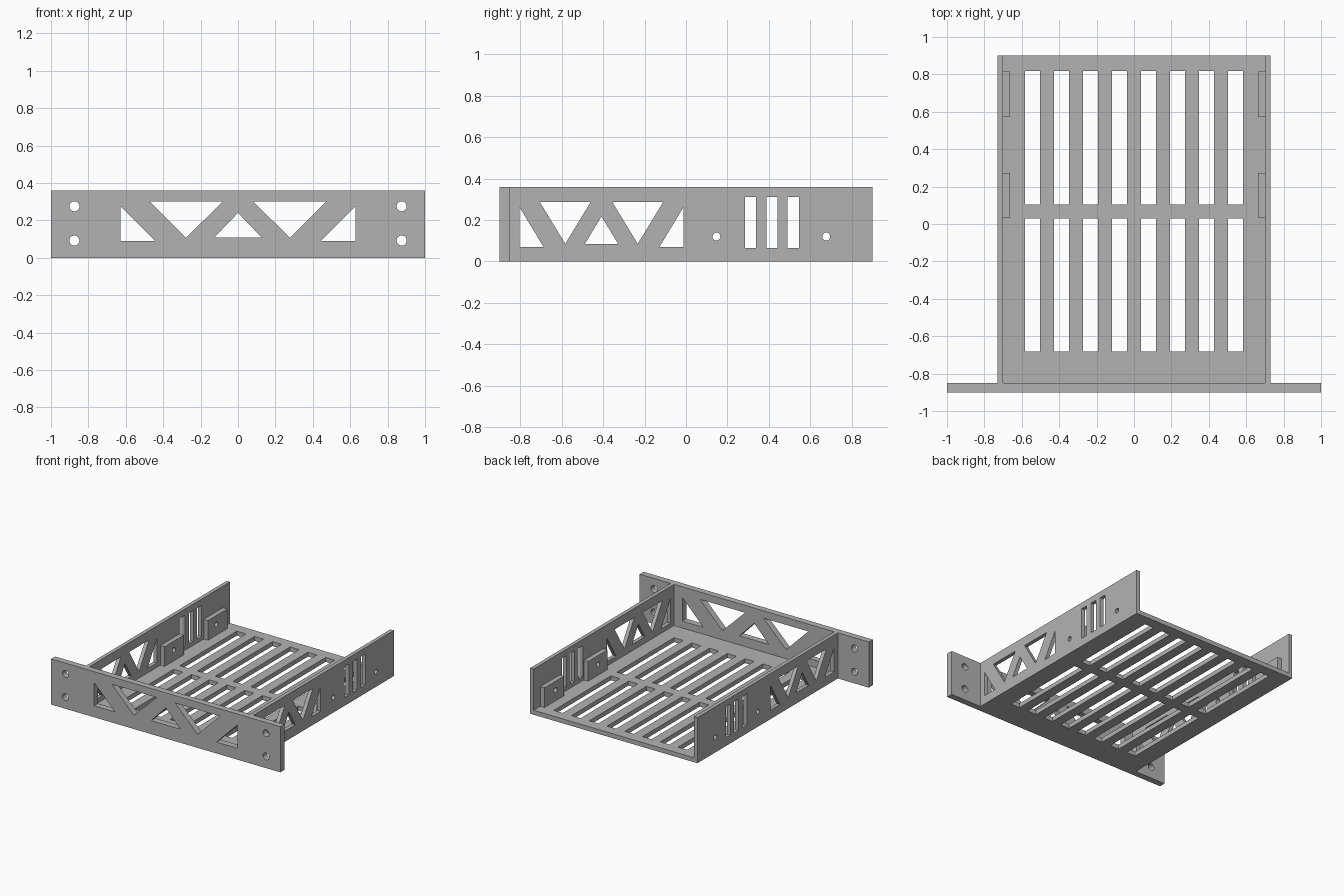
import bpy
import bmesh
from math import cos, sin, tau

cube = bpy.data.objects.get("Cube")
if cube:
    bpy.data.objects.remove(cube, do_unlink=True)

grey = bpy.data.materials.new("mid grey")
grey.use_nodes = True
colour = (0.45, 0.45, 0.45, 1)
grey.diffuse_color = colour
grey.node_tree.nodes["Principled BSDF"].inputs["Base Color"].default_value = colour


def rect(u0, u1, v0, v1):
    return [(u0, v0), (u1, v0), (u1, v1), (u0, v1)]


def circle(u, v, r, n=24):
    return [(u + r * cos(tau * i / n), v + r * sin(tau * i / n)) for i in range(n)]


def truss(mid, end, foot, low, peak, outer, inner, tip, base, top, half, apex):
    """Five triangular windows, symmetric about u = mid."""
    holes = [[(mid - half, base), (mid + half, base), (mid, apex)]]
    for s in (-1, 1):
        holes.append([(mid + s * end, low), (mid + s * foot, low), (mid + s * end, peak)])
        holes.append([(mid + s * outer, top), (mid + s * inner, top), (mid + s * tip, base)])
    return holes


def plate(name, loops, w0, w1, axis):
    """Extrude an outline with holes from w0 to w1 along the given axis."""
    curve = bpy.data.curves.new(name, "CURVE")
    curve.dimensions = "2D"
    curve.fill_mode = "BOTH"
    curve.extrude = (w1 - w0) / 2
    for loop in loops:
        spline = curve.splines.new("POLY")
        spline.points.add(len(loop) - 1)
        for point, (u, v) in zip(spline.points, loop):
            point.co = (u, v, 0, 1)
        spline.use_cyclic_u = True
    temp = bpy.data.objects.new(name + " profile", curve)
    mesh = bpy.data.meshes.new_from_object(temp)
    bpy.data.objects.remove(temp)
    bpy.data.curves.remove(curve)

    bm = bmesh.new()
    bm.from_mesh(mesh)
    for vert in bm.verts:
        u, v, w = vert.co
        w += (w0 + w1) / 2
        vert.co = {"x": (w, u, v), "y": (u, w, v), "z": (u, v, w)}[axis]
    bmesh.ops.remove_doubles(bm, verts=bm.verts, dist=0.0001)
    bmesh.ops.recalc_face_normals(bm, faces=bm.faces)
    for face in bm.faces:
        face.smooth = False
        face.material_index = 0
    bm.to_mesh(mesh)
    bm.free()
    mesh.name = name
    mesh.materials.clear()
    mesh.materials.append(grey)
    obj = bpy.data.objects.new(name, mesh)
    bpy.context.collection.objects.link(obj)
    return obj


HEIGHT = 0.36
FLOOR = 0.035
FRONT = -0.85
BACK = 0.9
INNER, OUTER = 0.70, 0.73

# Front panel with mounting ears and truss windows
front = [rect(-1, 1, 0, HEIGHT)]
front += truss(0, end=0.627, foot=0.443, low=0.09, peak=0.275, outer=0.472, inner=0.08,
               tip=0.278, base=0.107, top=0.302, half=0.128, apex=0.24)
front += [circle(s * 0.875, z, 0.027) for s in (-1, 1) for z in (0.092, 0.275)]
plate("front_panel", front, -0.9, FRONT, "y")

# Slotted floor
floor = [rect(-INNER, INNER, FRONT, BACK)]
for i in range(8):
    x = -0.582 + 0.155 * i
    for y0, y1 in ((-0.682, 0.03), (0.105, 0.817)):
        floor.append(rect(x, x + 0.079, y0, y1))
plate("floor", floor, 0, FLOOR, "z")

# Side walls with truss windows, vent slots and screw holes
screws = [circle(y, 0.12, 0.019) for y in (0.147, 0.677)]
side = [rect(FRONT, BACK, 0, HEIGHT)] + screws
side += truss(-0.408, end=0.396, foot=0.28, low=0.07, peak=0.262, outer=0.298, inner=0.052,
              tip=0.175, base=0.085, top=0.287, half=0.08, apex=0.217)
side += [rect(y, y + 0.054, 0.065, 0.31) for y in (0.284, 0.388, 0.491)]

# Walls and inner mounting blocks, mirrored on both sides
for label, s in (("left", 1), ("right", -1)):
    plate(label + "_wall", side, *sorted((s * INNER, s * OUTER)), "x")
    for end, y, screw in (("front", 0.032, screws[0]), ("rear", 0.573, screws[1])):
        block = [rect(y, y + 0.242, FLOOR, 0.19), screw]
        plate(f"{label}_{end}_block", block, *sorted((s * 0.663, s * INNER)), "x")
